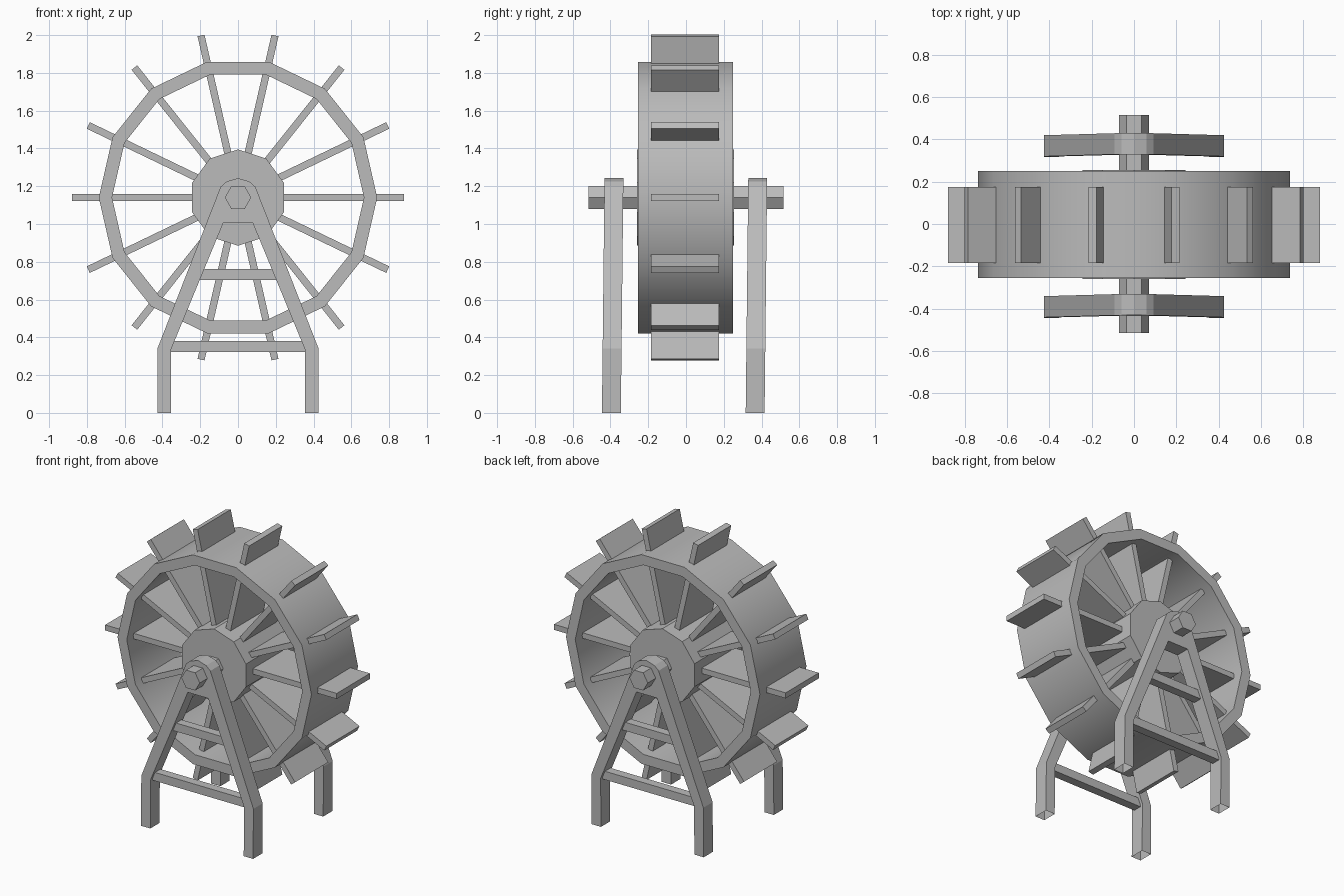
import bpy, bmesh, math
from mathutils import Matrix, Vector

if "Cube" in bpy.data.objects:
    bpy.data.objects.remove(bpy.data.objects["Cube"])

AXLE_Z = 1.14
PADDLES = 14

grey = bpy.data.materials.new("plain grey")
grey.use_nodes = True
grey.diffuse_color = (0.5, 0.5, 0.5, 1)
grey.node_tree.nodes["Principled BSDF"].inputs["Base Color"].default_value = (0.5, 0.5, 0.5, 1)


def finish(name, bm, smooth=False):
    bmesh.ops.recalc_face_normals(bm, faces=bm.faces)
    mesh = bpy.data.meshes.new(name)
    bm.to_mesh(mesh)
    bm.free()
    obj = bpy.data.objects.new(name, mesh)
    bpy.context.collection.objects.link(obj)
    mesh.materials.append(grey)
    if smooth:
        bpy.ops.object.select_all(action='DESELECT')
        obj.select_set(True)
        bpy.context.view_layer.objects.active = obj
        bpy.ops.object.shade_smooth_by_angle(angle=math.radians(30))
    return obj


def box(name, size, centre, turn=0):
    """Box placed relative to the origin, then turned about the wheel axis."""
    bm = bmesh.new()
    bmesh.ops.create_cube(bm, size=1)
    bmesh.ops.scale(bm, vec=size, verts=bm.verts)
    bmesh.ops.translate(bm, vec=centre, verts=bm.verts)
    bmesh.ops.rotate(bm, matrix=Matrix.Rotation(turn, 3, 'Y'), verts=bm.verts)
    return bm


def sections(name, rows, closed, smooth=False):
    """Skin a chain of four-cornered cross-sections."""
    bm = bmesh.new()
    loops = [[bm.verts.new(p) for p in row] for row in rows]
    pairs = list(zip(loops, loops[1:]))
    if closed:
        pairs.append((loops[-1], loops[0]))
    for a, b in pairs:
        for i in range(4):
            j = (i + 1) % 4
            bm.faces.new((a[i], a[j], b[j], b[i]))
    return finish(name, bm, smooth)


def disc(name, sides, radius, y0, y1, start):
    bm = bmesh.new()
    ring = [bm.verts.new((radius * math.cos(start + math.tau * i / sides), y0,
                          AXLE_Z + radius * math.sin(start + math.tau * i / sides)))
            for i in range(sides)]
    face = bm.faces.new(ring)
    out = bmesh.ops.extrude_face_region(bm, geom=[face], use_keep_orig=True)
    moved = [v for v in out["geom"] if isinstance(v, bmesh.types.BMVert)]
    bmesh.ops.translate(bm, vec=(0, y1 - y0, 0), verts=moved)
    return finish(name, bm)


# Wheel rim: a hollow band
rows = []
for i in range(PADDLES):
    a = math.tau * i / PADDLES
    rows.append([(r * math.cos(a), y, AXLE_Z + r * math.sin(a))
                 for r, y in ((0.737, -0.255), (0.737, 0.25), (0.667, 0.25), (0.667, -0.255))])
sections("wheel_rim", rows, True, smooth=True)

# Hub and axle
disc("hub", 10, 0.255, -0.26, 0.255, math.pi / 2)
disc("axle", 6, 0.07, -0.515, 0.515, 0)

# Paddles running from the hub out through the rim
for i in range(PADDLES):
    bm = box("paddle", (0.66, 0.36, 0.038), (0.55, -0.005, 0), math.tau * i / PADDLES)
    bmesh.ops.translate(bm, vec=(0, 0, AXLE_Z), verts=bm.verts)
    finish(f"paddle_{i + 1}", bm)

# Stands: a bent A-shaped frame, open under the feet, with two cross bars
half = [((-0.426, 0), (-0.355, 0)), ((-0.426, 0.342), (-0.355, 0.335)),
        ((-0.092, 1.197), (-0.078, 1.005)), ((-0.06, 1.225), (-0.05, 1.005))]
apex = [((0, 1.243), (0, 1.005))]
mirrored = [tuple((-x, z) for x, z in pair) for pair in reversed(half)]
for side, y in (("front", -0.395), ("back", 0.366)):
    rows = []
    for outer, inner in half + apex + mirrored:
        rows.append([(x, y + 0.011 * z + d, z) for (x, z), d in
                     ((outer, -0.05), (outer, 0.05), (inner, 0.05), (inner, -0.05))])
    sections(f"{side}_stand", rows, False)
    for label, width, z in (("lower", 0.71, 0.352), ("upper", 0.41, 0.732)):
        finish(f"{side}_{label}_cross_bar",
               box("bar", (width, 0.06, 0.058), (0, y + 0.011 * z, z)))
